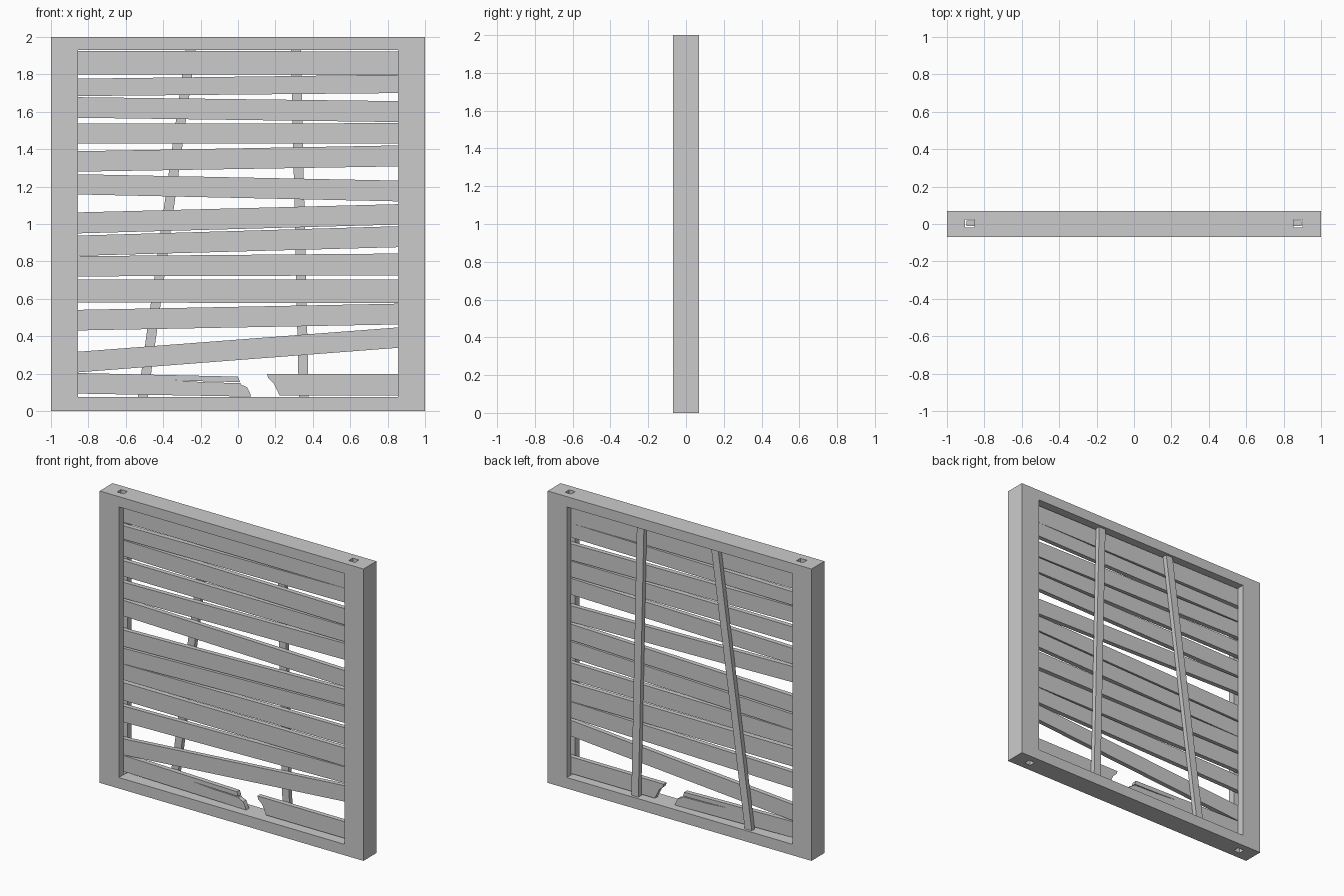
import bpy
import bmesh

if "Cube" in bpy.data.objects:
    bpy.data.objects.remove(bpy.data.objects["Cube"])


def prism(name, outline, y0, y1):
    """Extrude an (x, z) outline from y0 to y1."""
    bm = bmesh.new()
    face = bm.faces.new([bm.verts.new((x, y0, z)) for x, z in outline])
    ext = bmesh.ops.extrude_face_region(bm, geom=[face])
    verts = [v for v in ext["geom"] if isinstance(v, bmesh.types.BMVert)]
    bmesh.ops.translate(bm, verts=verts, vec=(0, y1 - y0, 0))
    bmesh.ops.recalc_face_normals(bm, faces=bm.faces[:])
    mesh = bpy.data.meshes.new(name)
    bm.to_mesh(mesh)
    bm.free()
    ob = bpy.data.objects.new(name, mesh)
    bpy.context.collection.objects.link(ob)
    return ob


def rect(x0, x1, z0, z1):
    return [(x0, z0), (x1, z0), (x1, z1), (x0, z1)]


def cut(target, cutter):
    mod = target.modifiers.new("cut", "BOOLEAN")
    mod.operation = "DIFFERENCE"
    mod.solver = "EXACT"
    mod.object = cutter
    cutter.hide_render = True
    cutter.display_type = "WIRE"


INNER, BOTTOM, TOP = 0.855, 0.075, 1.93   # opening of the frame
END = 0.895                               # slat ends inside the grooves
FRONT, BACK = -0.012, 0.02                # slat thickness

# Frame with its window opening and the two full-height slat grooves
frame = prism("frame", rect(-1, 1, 0, 2), -0.07, 0.07)
cut(frame, prism("opening_cutter", rect(-INNER, INNER, BOTTOM, TOP), -0.2, 0.2))
for side, x0, x1 in (("left", -0.903, -0.854), ("right", 0.854, 0.9)):
    cut(frame, prism("groove_cutter_" + side, rect(x0, x1, -0.1, 2.1), -0.02, 0.023))

# Crooked slats: bottom and top at the left, bottom and top at the right
slats = [
    (1.800, 1.925, 1.798, 1.923),
    (1.684, 1.777, 1.700, 1.798),
    (1.568, 1.678, 1.545, 1.657),
    (1.430, 1.537, 1.430, 1.539),
    (1.280, 1.389, 1.308, 1.420),
    (1.158, 1.266, 1.121, 1.232),
    (0.950, 1.062, 0.997, 1.106),
    (0.830, 0.938, 0.876, 0.988),
    (0.720, 0.828, 0.725, 0.842),
    (0.580, 0.702, 0.577, 0.702),
    (0.431, 0.541, 0.463, 0.574),
    (0.207, 0.317, 0.338, 0.447),
]
for i, (bl, tl, br, tr) in enumerate(slats):
    k = (END - INNER) / (2 * INNER)
    db, dt = (br - bl) * k, (tr - tl) * k
    prism(f"slat_{i + 1}", [(-END, bl - db), (END, br + db),
                            (END, tr + dt), (-END, tl - dt)], FRONT, BACK)

# Snapped bottom slat, the left half split along the grain
prism("broken_slat_left", [
    (-END, 0.094), (0.07, 0.077), (0.062, 0.1), (0.048, 0.128), (0.02, 0.14),
    (0.012, 0.149), (-0.18, 0.154), (-0.34, 0.165), (-0.18, 0.159),
    (0.01, 0.155), (0.0, 0.184), (-END, 0.204)], FRONT, BACK)
prism("broken_slat_right", [
    (0.222, 0.083), (END, 0.083), (END, 0.197), (0.155, 0.197),
    (0.162, 0.175), (0.19, 0.15), (0.205, 0.12)], FRONT, BACK)

# Battens behind the slats: left edge at the bottom and at the top
for name, xb, xt in (("leaning_batten", -0.535, -0.28), ("upright_batten", 0.325, 0.283)):
    w = 0.053
    prism(name, [(xb, BOTTOM), (xb + w, BOTTOM), (xt + w, TOP), (xt, TOP)], BACK, 0.052)
